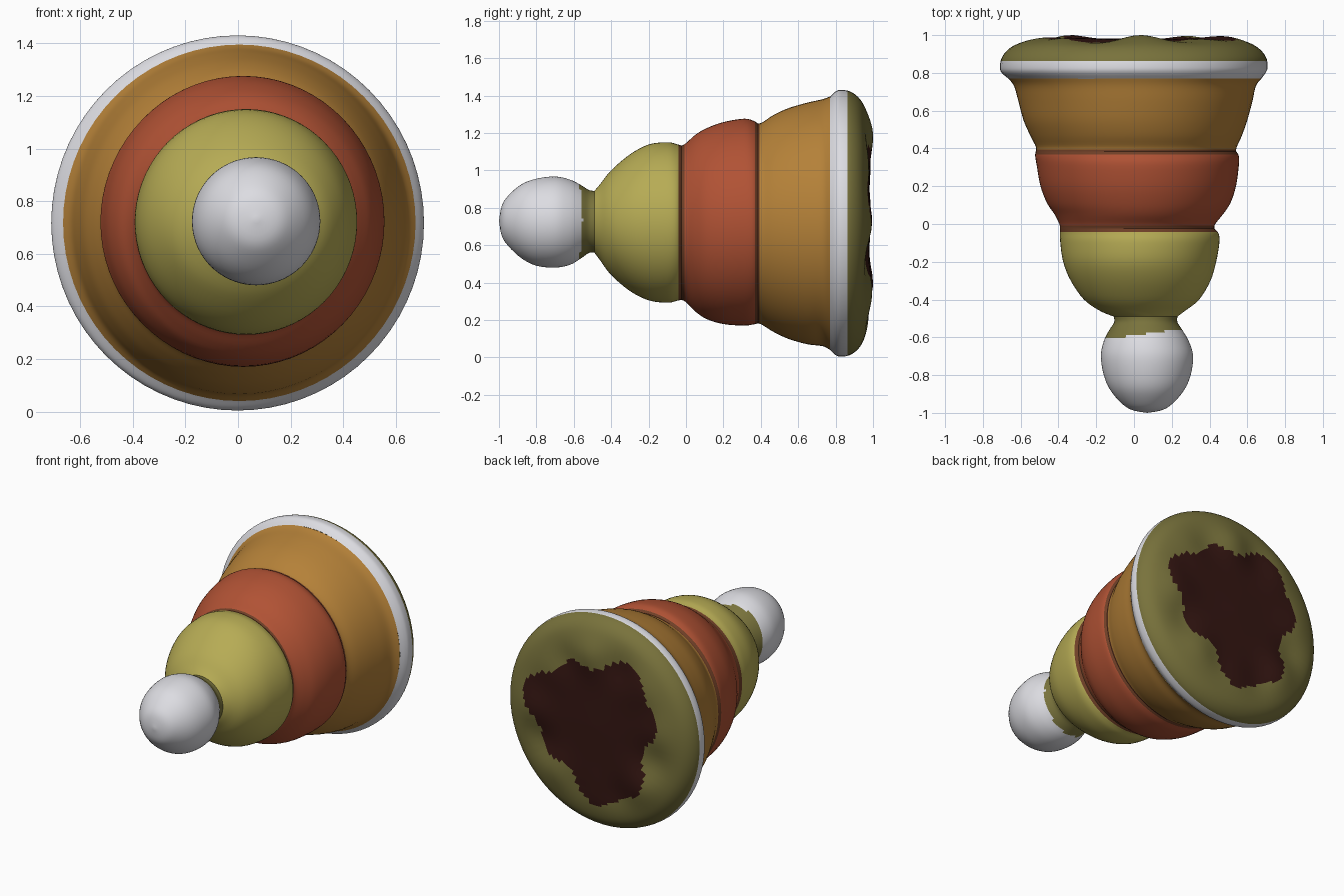
import bpy, bmesh, math

SEG = 72


def material(name, r, g, b):
    m = bpy.data.materials.new(name)
    m.diffuse_color = (r, g, b, 1)
    return m


grey = material("pale_grey", 0.72, 0.72, 0.76)
olive = material("olive", 0.19, 0.17, 0.045)
yellow = material("yellow", 0.47, 0.41, 0.09)
red = material("red", 0.44, 0.085, 0.035)
orange = material("orange", 0.46, 0.22, 0.04)
brown = material("groove_brown", 0.16, 0.05, 0.02)
dark = material("dark_maroon", 0.035, 0.008, 0.006)


def spline(pts, steps):
    """Catmull-Rom through the profile points."""
    out = []
    for i in range(len(pts) - 1):
        p0, p1, p2, p3 = (pts[max(i - 1, 0)], pts[i], pts[i + 1],
                          pts[min(i + 2, len(pts) - 1)])
        for s in range(steps):
            t = s / steps
            out.append([0.5 * (2 * b + (c - a) * t + (2 * a - 5 * b + 4 * c - d) * t * t
                               + (3 * b - a - 3 * c + d) * t ** 3)
                        for a, b, c, d in zip(p0, p1, p2, p3)])
    return out + [list(pts[-1])]


def lathe(name, profile, mats, pick, wobble=None, steps=4):
    """Profile rows: y, left x, right x, bottom z, top z."""
    rings = spline(profile, steps)
    bm = bmesh.new()
    grid = []
    for y, x0, x1, z0, z1 in rings:
        row = []
        for j in range(SEG):
            a = 2 * math.pi * j / SEG
            r = (x1 - x0) / 2
            dy = wobble(r, a) if wobble else 0
            row.append(bm.verts.new(((x0 + x1) / 2 + r * math.cos(a), y + dy,
                                     (z0 + z1) / 2 + (z1 - z0) / 2 * math.sin(a))))
        grid.append(row)
    for i in range(len(grid) - 1):
        for j in range(SEG):
            k = (j + 1) % SEG
            f = bm.faces.new((grid[i][j], grid[i + 1][j], grid[i + 1][k], grid[i][k]))
            r = (rings[i][2] - rings[i][1]) / 2
            f.material_index = pick(rings[i][0], r, 2 * math.pi * j / SEG)
            f.smooth = True
    bmesh.ops.remove_doubles(bm, verts=bm.verts, dist=1e-5)
    me = bpy.data.meshes.new(name)
    bm.to_mesh(me)
    bm.free()
    for m in mats:
        me.materials.append(m)
    ob = bpy.data.objects.new(name, me)
    bpy.context.collection.objects.link(ob)
    return ob


# Rounded tip ball with narrow neck
lathe("tip_ball", [
    (-1.0, 0.07, 0.07, 0.73, 0.73), (-0.985, -0.01, 0.15, 0.65, 0.81),
    (-0.95, -0.065, 0.205, 0.595, 0.865), (-0.88, -0.125, 0.265, 0.53, 0.925),
    (-0.80, -0.16, 0.30, 0.49, 0.955), (-0.70, -0.175, 0.313, 0.48, 0.967),
    (-0.62, -0.16, 0.29, 0.495, 0.95), (-0.56, -0.13, 0.255, 0.53, 0.92),
    (-0.52, -0.105, 0.23, 0.558, 0.895), (-0.49, -0.107, 0.23, 0.56, 0.89)],
    [grey, olive], lambda y, r, a: int(y > -0.59 + 0.03 * math.cos(a)))

# Yellow tier
lathe("yellow_tier", [
    (-0.49, -0.107, 0.23, 0.56, 0.89), (-0.46, -0.18, 0.27, 0.52, 0.925),
    (-0.40, -0.265, 0.345, 0.44, 1.0), (-0.30, -0.335, 0.405, 0.355, 1.085),
    (-0.20, -0.375, 0.435, 0.305, 1.138), (-0.10, -0.39, 0.452, 0.292, 1.15),
    (-0.05, -0.392, 0.448, 0.302, 1.14), (-0.025, -0.393, 0.425, 0.308, 1.132)],
    [yellow, brown], lambda y, r, a: int(y > -0.045))

# Red tier
lathe("red_tier", [
    (-0.025, -0.393, 0.425, 0.308, 1.132), (0.0, -0.395, 0.43, 0.295, 1.145),
    (0.05, -0.42, 0.47, 0.245, 1.19), (0.11, -0.46, 0.51, 0.205, 1.225),
    (0.20, -0.495, 0.54, 0.178, 1.258), (0.31, -0.515, 0.555, 0.17, 1.276),
    (0.36, -0.523, 0.555, 0.176, 1.265), (0.385, -0.52, 0.54, 0.182, 1.25)],
    [red, brown], lambda y, r, a: int(y < -0.01 or y > 0.365))

# Orange tier
lathe("orange_tier", [
    (0.385, -0.52, 0.54, 0.182, 1.25), (0.41, -0.52, 0.545, 0.172, 1.257),
    (0.47, -0.55, 0.572, 0.135, 1.297), (0.55, -0.585, 0.60, 0.098, 1.333),
    (0.65, -0.612, 0.627, 0.07, 1.362), (0.73, -0.635, 0.645, 0.06, 1.38),
    (0.77, -0.665, 0.675, 0.04, 1.395)],
    [orange, brown], lambda y, r, a: int(y < 0.39))


# Wide rim and uneven, nearly flat back
def back_wobble(r, a):
    edge = math.exp(-((r - 0.47) / 0.12) ** 2)
    return edge * (0.012 * math.sin(5 * a + 0.6) + 0.010 * math.sin(8 * a + 2))


def rim_colour(y, r, a):
    if y < 0.855:
        return 0
    limit = 0.47 + 0.06 * math.sin(3 * a + 1) + 0.035 * math.sin(7 * a)
    return 2 if r < limit and y > 0.955 else 1


lathe("rim_and_back", [
    (0.77, -0.665, 0.675, 0.04, 1.395), (0.80, -0.70, 0.697, 0.012, 1.422),
    (0.83, -0.71, 0.707, 0.004, 1.43), (0.88, -0.70, 0.70, 0.014, 1.42),
    (0.925, -0.665, 0.665, 0.05, 1.385), (0.955, -0.61, 0.61, 0.105, 1.33),
    (0.975, -0.52, 0.52, 0.195, 1.24), (0.98, -0.40, 0.40, 0.315, 1.12),
    (0.98, -0.22, 0.22, 0.495, 0.94), (0.985, 0, 0, 0.715, 0.715)],
    [grey, olive, dark], rim_colour, back_wobble, 6)
